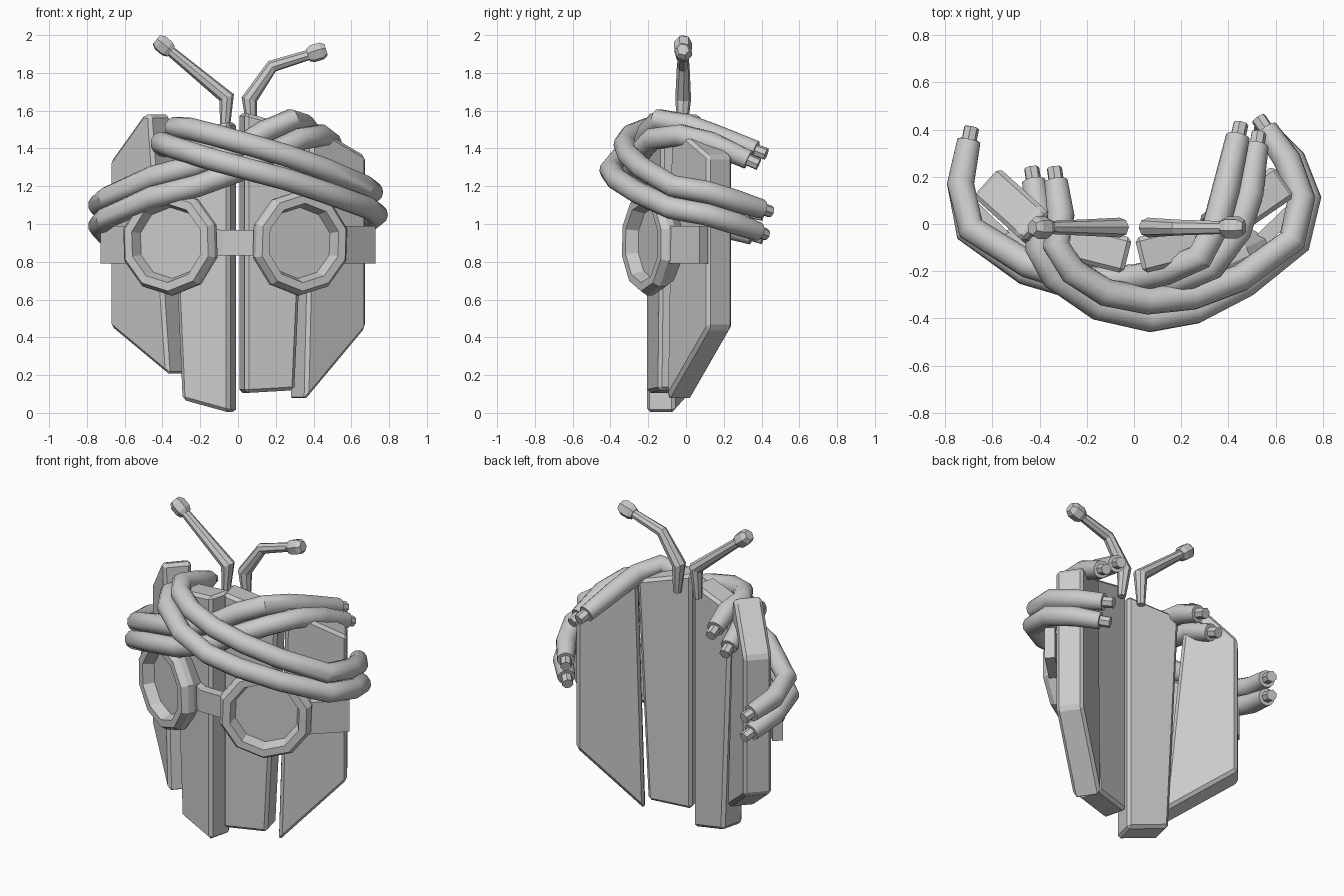
import bpy, bmesh
from math import sin, cos, pi, radians
from mathutils import Vector

if "Cube" in bpy.data.objects:
    bpy.data.objects.remove(bpy.data.objects["Cube"])


def make(name, bm, smooth=None):
    bmesh.ops.recalc_face_normals(bm, faces=bm.faces[:])
    me = bpy.data.meshes.new(name)
    bm.to_mesh(me)
    bm.free()
    ob = bpy.data.objects.new(name, me)
    bpy.context.collection.objects.link(ob)
    if smooth:
        for p in me.polygons:
            p.use_smooth = True
        me.set_sharp_from_angle(angle=radians(smooth))
    return ob


def slab(name, side, x0, y0, angle, outline, thick, bevel=0.018):
    """Upright plate: outline in (u outward, z), turned back by angle."""
    a = radians(angle)
    bm = bmesh.new()
    rings = []
    for t in (0, thick):
        rings.append([bm.verts.new((side * (x0 + u * cos(a) - t * sin(a)),
                                    y0 + u * sin(a) + t * cos(a), z)) for u, z in outline])
    n = len(outline)
    bm.faces.new(rings[0])
    bm.faces.new(rings[1][::-1])
    for i in range(n):
        j = (i + 1) % n
        bm.faces.new((rings[0][i], rings[0][j], rings[1][j], rings[1][i]))
    ob = make(name, bm)
    if bevel:
        m = ob.modifiers.new("bevel", "BEVEL")
        m.width, m.segments = bevel, 1
    return ob


def sweep(name, pts, radii, sides, smooth=None):
    """Closed round sweep along a polyline with a radius per point."""
    pts = [Vector(p) for p in pts]
    bm = bmesh.new()
    rings, ref = [], None
    for i, p in enumerate(pts):
        d = Vector()
        if i > 0:
            d += (p - pts[i - 1]).normalized()
        if i < len(pts) - 1:
            d += (pts[i + 1] - p).normalized()
        d.normalize()
        if ref is None:
            ref = d.orthogonal()
        ref = (ref - d * ref.dot(d)).normalized()
        w = d.cross(ref)
        rings.append([bm.verts.new(p + radii[i] * (ref * cos(2 * pi * k / sides) + w * sin(2 * pi * k / sides)))
                      for k in range(sides)])
    for a, b in zip(rings, rings[1:]):
        for k in range(sides):
            j = (k + 1) % sides
            bm.faces.new((a[k], a[j], b[j], b[k]))
    bm.faces.new(rings[0][::-1])
    bm.faces.new(rings[-1])
    return make(name, bm, smooth)


# Four face plates
slab("inner_plate_left", -1, 0.045, -0.21, 14, [(0, 0), (.26, .07), (.325, 1.48), (0, 1.54)], .155)
slab("inner_plate_right", 1, 0.04, -0.21, 14, [(0, .105), (.27, .12), (.335, 1.5), (0, 1.59)], .155)
slab("outer_plate_left", -1, 0.37, -0.165, 42,
     [(0, .2), (.42, .46), (.42, 1.33), (.18, 1.58), (.13, 1.58)], .165)
slab("outer_plate_right", 1, 0.36, -0.105, 34.5, [(0, .065), (.39, .45), (.39, 1.36), (.04, 1.53)], .16)


# Goggles: ten-sided rims with recessed lenses, turned outward
def goggle(name, side, cx, spin):
    a = radians(25)
    n = Vector((side * sin(a), -cos(a), 0))
    t = Vector((cos(a), side * sin(a), 0))
    c = Vector((cx, -.235, .9))
    profile = [(.22, .15), (.278, .07), (.278, .035), (.255, 0), (.21, 0), (.188, .065)]
    bm = bmesh.new()
    rings = []
    for r, d in profile:
        rings.append([bm.verts.new(c - n * d + t * r * cos(2 * pi * k / 10 + spin)
                                   + Vector((0, 0, r * sin(2 * pi * k / 10 + spin)))) for k in range(10)])
    for p, q in zip(rings, rings[1:]):
        for k in range(10):
            j = (k + 1) % 10
            bm.faces.new((p[k], p[j], q[j], q[k]))
    bm.faces.new(rings[0])
    bm.faces.new(rings[-1])
    make(name, bm)


goggle("goggle_left", -1, -.38, .35)
goggle("goggle_right", 1, .35, .28)
for side, label in ((-1, "left"), (1, "right")):
    slab("goggle_strap_" + label, side, .54, -.11, 44,
         [(0, .79), (.262, .79), (.262, .99), (0, .99)], .06, 0)

# Bridge between the goggles, bent in three facets
bm = bmesh.new()
path = [(-.15, -.225), (-.08, -.27), (.08, -.27), (.15, -.225)]
rows = [[bm.verts.new((x, y + dy, .9 + s * (.075 if i in (0, 3) else .068)))
         for s, dy in ((-1, 0), (1, 0), (1, .06), (-1, .06))] for i, (x, y) in enumerate(path)]
for p, q in zip(rows, rows[1:]):
    for k in range(4):
        bm.faces.new((p[k], p[(k + 1) % 4], q[(k + 1) % 4], q[k]))
bm.faces.new(rows[0])
bm.faces.new(rows[-1])
make("goggle_bridge", bm)

# Antennae with knobbed tips
antennae = {
    "left": [(-.07, -.02, 1.48), (-.06, -.015, 1.67), (-.37, -.015, 1.925)],
    "right": [(.075, -.02, 1.48), (.06, -.015, 1.66), (.18, -.015, 1.835), (.39, -.015, 1.9)],
}
for label, pts in antennae.items():
    radii = [.024, .042, .034, .027] if len(pts) == 4 else [.024, .042, .027]
    sweep("antenna_" + label, pts, radii, 8)
    tip = Vector(pts[-1])
    d = (tip - Vector(pts[-2])).normalized()
    sweep("antenna_tip_" + label, [tip - d * .02, tip + d * .005, tip + d * .055, tip + d * .08],
          [.036, .048, .048, .032], 6)

# Four crossing cables wrapped round the brow, each with a plug at both ends
cables = {
    "front_upper": [(-.33, .18, 1.43), (-.31, .04, 1.48), (-.33, -.09, 1.51), (-.26, -.2, 1.505),
                    (-.12, -.29, 1.47), (.06, -.325, 1.42), (.25, -.305, 1.365), (.45, -.23, 1.295),
                    (.67, -.07, 1.2), (.71, .11, 1.17), (.65, .27, 1.12), (.56, .4, 1.08)],
    "front_lower": [(-.425, .18, 1.34), (-.4, .03, 1.4), (-.405, -.1, 1.43), (-.34, -.22, 1.405),
                    (-.15, -.35, 1.345), (.07, -.4, 1.285), (.26, -.365, 1.235), (.47, -.255, 1.165),
                    (.69, -.08, 1.085), (.735, .11, 1.05), (.67, .27, 1.0), (.57, .38, .96)],
    "rear_upper": [(-.7, .35, 1.06), (-.735, .17, 1.1), (-.69, -.02, 1.14), (-.45, -.17, 1.25),
                   (-.22, -.24, 1.31), (0, -.23, 1.4), (.14, -.2, 1.49), (.28, -.14, 1.55),
                   (.35, 0, 1.525), (.39, .15, 1.47), (.44, .37, 1.39)],
    "rear_lower": [(-.7, .35, .94), (-.735, .17, .99), (-.7, -.03, 1.03), (-.46, -.2, 1.14),
                   (-.22, -.27, 1.2), (0, -.28, 1.28), (.16, -.25, 1.37), (.33, -.18, 1.45),
                   (.44, -.03, 1.47), (.49, .13, 1.43), (.52, .33, 1.34)],
}
for label, pts in cables.items():
    n = len(pts)
    sweep("cable_" + label, pts, [.051] + [.059] * (n - 2) + [.051], 12, 35)
    for end, (p, q) in (("left", pts[:2]), ("right", pts[:-3:-1])):
        p, q = Vector(p), Vector(q)
        d = (p - q).normalized()
        sweep("plug_%s_%s" % (label, end), [p - d * .02, p + d * .06], [.033, .033], 7)
